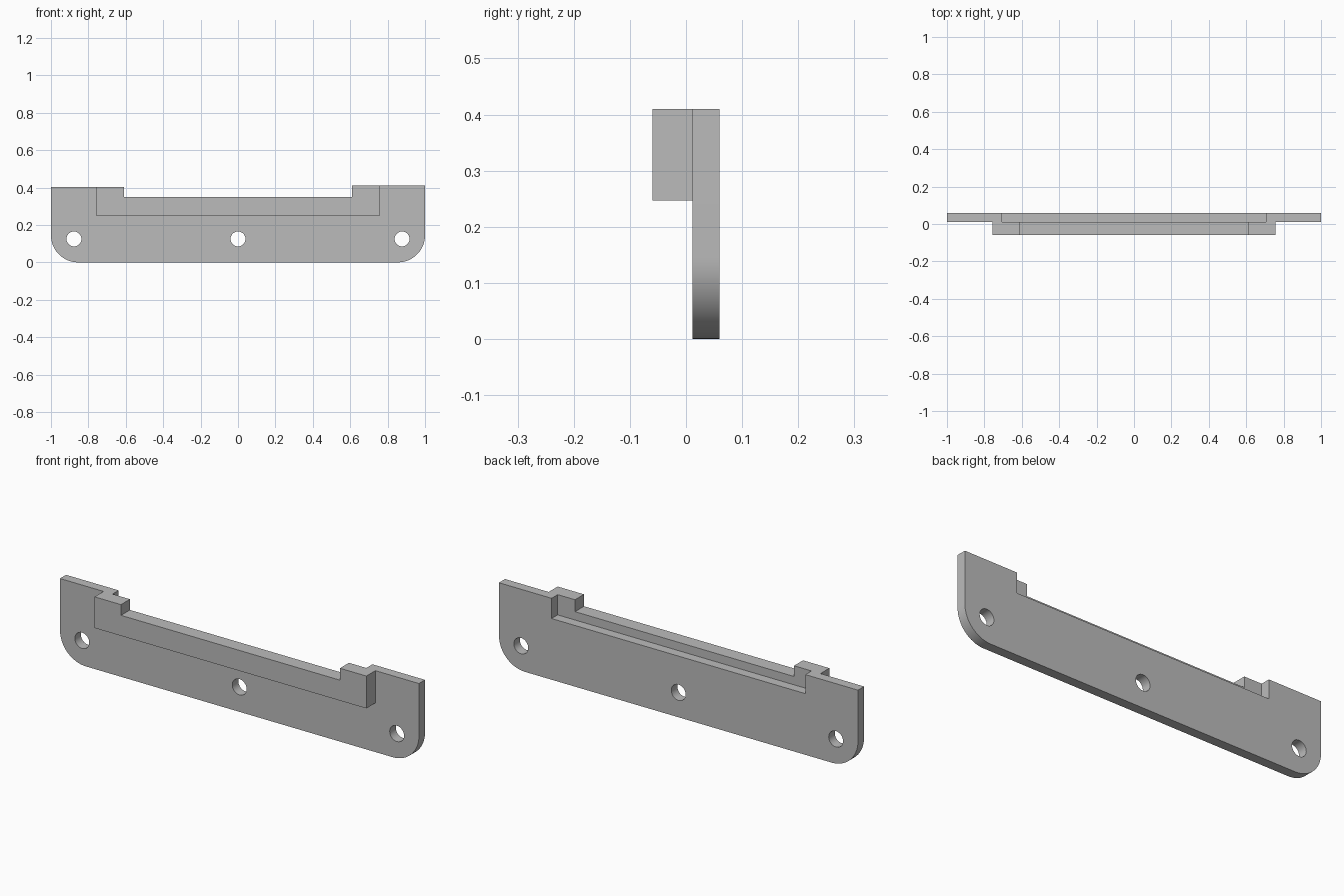
import bpy, bmesh, math

cube = bpy.data.objects.get("Cube")
if cube:
    bpy.data.objects.remove(cube, do_unlink=True)

# Single plain grey
grey = bpy.data.materials.new("plain_grey")
grey.use_nodes = True
colour = (0.5, 0.5, 0.5, 1)
grey.diffuse_color = colour
grey.node_tree.nodes["Principled BSDF"].inputs["Base Color"].default_value = colour

FRONT, SEAM, BACK = -0.06, 0.0115, 0.06
TOP_RIGHT, TOP_LEFT = 0.404, 0.41


def extrude_profile(name, points, y0, y1):
    """Extrude an x-z outline from y0 to y1."""
    bm = bmesh.new()
    face = bm.faces.new([bm.verts.new((x, y0, z)) for x, z in points])
    moved = bmesh.ops.extrude_face_region(bm, geom=[face])["geom"]
    bmesh.ops.translate(bm, vec=(0, y1 - y0, 0),
                        verts=[v for v in moved if isinstance(v, bmesh.types.BMVert)])
    bmesh.ops.recalc_face_normals(bm, faces=bm.faces)
    mesh = bpy.data.meshes.new(name)
    bm.to_mesh(mesh)
    bm.free()
    mesh.materials.append(grey)
    obj = bpy.data.objects.new(name, mesh)
    bpy.context.collection.objects.link(obj)
    return obj


def arc(cx, cz, radius, start, end, steps):
    angles = [math.radians(start + (end - start) * i / steps) for i in range(steps + 1)]
    return [(cx + radius * math.cos(a), cz + radius * math.sin(a)) for a in angles]


# Back plate: rounded lower corners and a shallow notch along the top
r, notch_x, notch_z = 0.145, 0.707, 0.308
outline = arc(-1 + r, r, r, 180, 270, 16) + arc(1 - r, r, r, 270, 360, 16)
outline += [(1, TOP_LEFT), (notch_x, TOP_LEFT), (notch_x, notch_z),
            (-notch_x, notch_z), (-notch_x, TOP_RIGHT), (-1, TOP_RIGHT)]
plate = extrude_profile("back_plate", outline, SEAM, BACK)

# Three screw holes
for x in (-0.877, 0, 0.877):
    cutter = extrude_profile("hole_cutter", arc(x, 0.125, 0.04, 0, 348.75, 31), -0.1, 0.1)
    cutter.hide_render = True
    cut = plate.modifiers.new("screw_hole", "BOOLEAN")
    cut.operation = "DIFFERENCE"
    cut.solver = "EXACT"
    cut.object = cutter
    bpy.context.view_layer.objects.active = plate
    bpy.ops.object.modifier_apply(modifier=cut.name)
    bpy.data.objects.remove(cutter, do_unlink=True)

# Front bar with a raised block at each end
end_x, step_x, low, mid = 0.757, 0.61, 0.247, 0.35
bar = extrude_profile("front_bar", [
    (-end_x, low), (end_x, low), (end_x, TOP_LEFT), (step_x, TOP_LEFT), (step_x, mid),
    (-step_x, mid), (-step_x, TOP_RIGHT), (-end_x, TOP_RIGHT)], FRONT, SEAM)

# Smooth the rounded corners and holes, keep edges sharp
bpy.ops.object.select_all(action="DESELECT")
for obj in (plate, bar):
    obj.select_set(True)
bpy.context.view_layer.objects.active = plate
bpy.ops.object.shade_smooth_by_angle(angle=math.radians(30))
